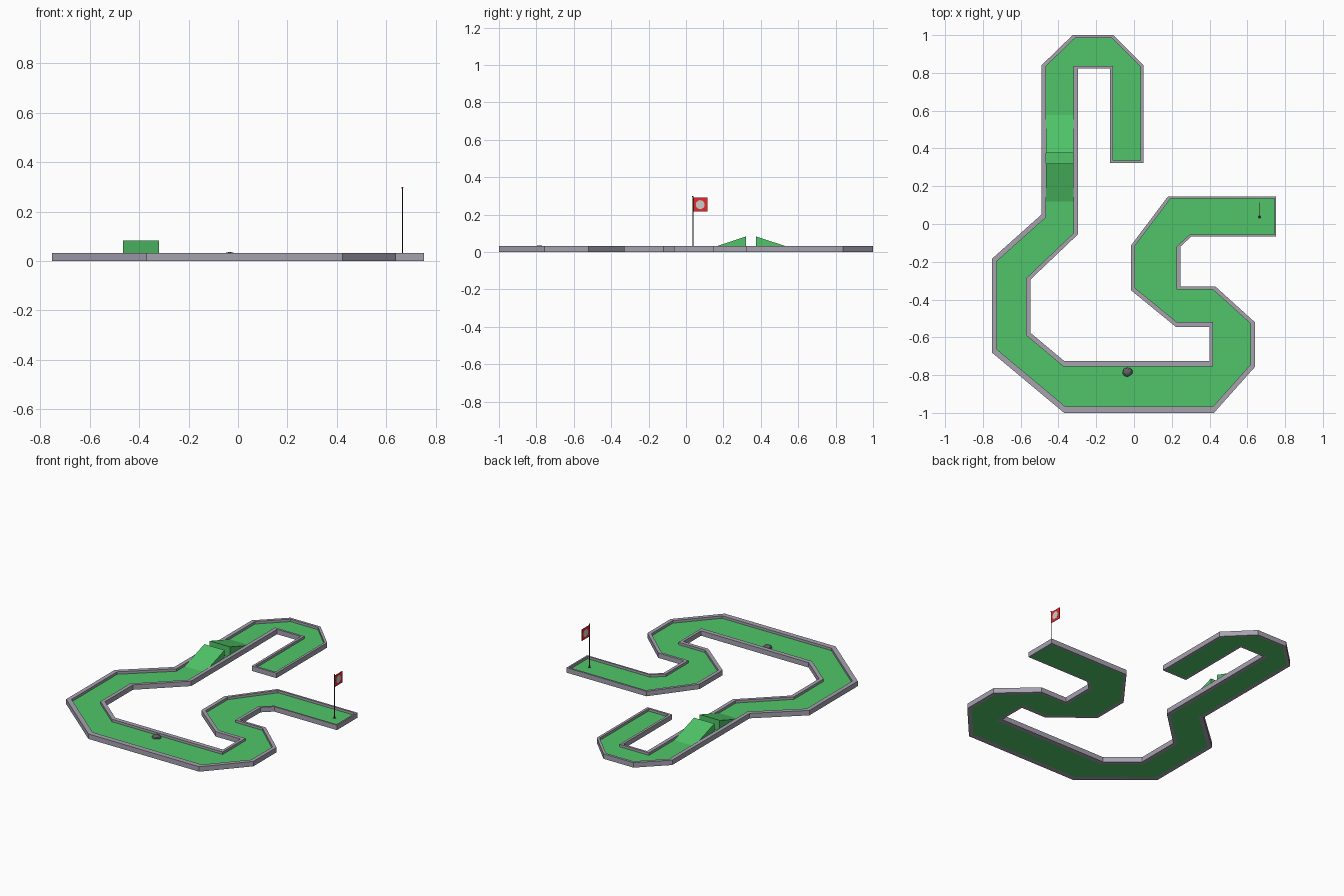
import bpy, bmesh, math, random
from mathutils import Vector

if "Cube" in bpy.data.objects:
    bpy.data.objects.remove(bpy.data.objects["Cube"])

random.seed(4)
FLOOR, TOP = 0.016, 0.032


def material(name, rgb):
    m = bpy.data.materials.new(name)
    m.diffuse_color = (*rgb, 1)
    m.use_nodes = True
    m.node_tree.nodes["Principled BSDF"].inputs["Base Color"].default_value = m.diffuse_color
    return m


GREEN = material("turf", (0.08, 0.56, 0.14))
GREY = material("kerb_grey", (0.38, 0.36, 0.43))
RED = material("flag_red", (0.8, 0.02, 0.02))
WHITE = material("flag_white", (0.9, 0.9, 0.9))
DARK = material("dark", (0.04, 0.04, 0.04))
STONE = material("stone", (0.12, 0.12, 0.12))


def finish(bm, name, mat):
    bmesh.ops.recalc_face_normals(bm, faces=bm.faces[:])
    me = bpy.data.meshes.new(name)
    bm.to_mesh(me)
    bm.free()
    ob = bpy.data.objects.new(name, me)
    bpy.context.collection.objects.link(ob)
    me.materials.append(mat)
    return ob


def prism(name, base, push, mat):
    """Extrude a closed outline of 3D points along a vector."""
    bm = bmesh.new()
    face = bm.faces.new([bm.verts.new(p) for p in base])
    new = bmesh.ops.extrude_face_region(bm, geom=[face], use_keep_orig=True)["geom"]
    bmesh.ops.translate(bm, vec=Vector(push), verts=[v for v in new if isinstance(v, bmesh.types.BMVert)])
    bmesh.ops.triangulate(bm, faces=[f for f in bm.faces if len(f.verts) > 4])
    return finish(bm, name, mat)


def cylinder(name, radius, depth, loc, mat, sides=8, rot=(0, 0, 0)):
    bpy.ops.mesh.primitive_cylinder_add(vertices=sides, radius=radius, depth=depth, location=loc, rotation=rot)
    ob = bpy.context.object
    ob.name = name
    ob.data.materials.append(mat)
    return ob


# Outer outline of the course (clockwise): x, y, kerb width of the edge that follows
COURSE = [
    (-0.127, 0.322, 0.016), (-0.127, 0.823, 0.014), (-0.297, 0.823, 0.024),
    (-0.297, -0.055, 0.021), (-0.547, -0.293, 0.024), (-0.547, -0.577, 0.025),
    (-0.37, -0.725, 0.029), (0.40, -0.725, 0.018), (0.40, -0.545, 0.025),
    (0.222, -0.545, 0.023), (-0.017, -0.35, 0.023), (-0.017, -0.115, 0.018),
    (0.18, 0.146, 0.012), (0.753, 0.146, 0.01), (0.753, -0.065, 0.01),
    (0.305, -0.065, 0.014), (0.245, -0.12, 0.02), (0.245, -0.33, 0.016),
    (0.43, -0.33, 0.021), (0.64, -0.52, 0.024), (0.64, -0.757, 0.026),
    (0.423, -1.0, 0.034), (-0.37, -1.0, 0.03), (-0.753, -0.68, 0.027),
    (-0.753, -0.185, 0.027), (-0.49, 0.05, 0.025), (-0.49, 0.84, 0.02),
    (-0.325, 1.0, 0.016), (-0.11, 1.0, 0.016), (0.05, 0.84, 0.016),
    (0.05, 0.322, 0.013)]

n = len(COURSE)
outer = [Vector(c[:2]) for c in COURSE]
area = sum(outer[i - 1].cross(outer[i]) for i in range(n))
side = 1 if area > 0 else -1

# Offset every edge inwards by its own width and intersect neighbours
inner = []
for i in range(n):
    d0 = (outer[i] - outer[i - 1]).normalized()
    d1 = (outer[(i + 1) % n] - outer[i]).normalized()
    n0, n1 = Vector((-d0.y, d0.x)) * side, Vector((-d1.y, d1.x)) * side
    a = outer[i] + n0 * COURSE[i - 1][2]
    b = outer[i] + n1 * COURSE[i][2]
    inner.append(a + d0 * ((b - a).cross(d1) / d0.cross(d1)))

# Kerb running all around the course
bm = bmesh.new()
rings = [[bm.verts.new((p.x, p.y, z)) for p in ring]
         for ring, z in ((outer, 0), (outer, TOP), (inner, TOP), (inner, 0))]
for k in range(4):
    a, b = rings[k], rings[(k + 1) % 4]
    for i in range(n):
        j = (i + 1) % n
        bm.faces.new((a[i], a[j], b[j], b[i]))
finish(bm, "kerb", GREY)

# Turf filling the kerb
prism("turf", [(p.x, p.y, 0) for p in inner], (0, 0, FLOOR), GREEN)

# Jump: two ramps whose high ends face each other
for name, low, high in (("front_ramp", 0.12, 0.32), ("back_ramp", 0.578, 0.375)):
    prism(name, [(-0.465, low, FLOOR), (-0.465, high, FLOOR), (-0.465, high, 0.083)],
          (0.145, 0, 0), GREEN)

# Boulder on the lower straight
bm = bmesh.new()
bmesh.ops.create_icosphere(bm, subdivisions=2, radius=1)
for v in bm.verts:
    v.co *= random.uniform(0.88, 1.08)
    v.co = Vector((v.co.x * 0.027, v.co.y * 0.025, max(v.co.z, 0) * 0.021))
    v.co += Vector((-0.035, -0.783, FLOOR))
finish(bm, "boulder", STONE)

# Hole, flag pole, knob and flag
PX, PY = 0.665, 0.037
cylinder("hole", 0.009, 0.001, (PX, PY, FLOOR + 0.0005), DARK, 12)
cylinder("flag_pole", 0.0022, 0.279, (PX, PY, FLOOR + 0.1395), DARK)
bpy.ops.mesh.primitive_uv_sphere_add(segments=8, ring_count=6, radius=0.0042, location=(PX, PY, 0.296))
knob = bpy.context.object
knob.name = "pole_knob"
knob.data.materials.append(RED)
prism("flag", [(PX - 0.001, PY, 0.216), (PX - 0.001, PY + 0.078, 0.216),
               (PX - 0.001, PY + 0.078, 0.29), (PX - 0.001, PY, 0.29)], (0.002, 0, 0), RED)
cylinder("flag_disc", 0.024, 0.003, (PX, PY + 0.039, 0.253), WHITE, 16, (0, math.pi / 2, 0))
